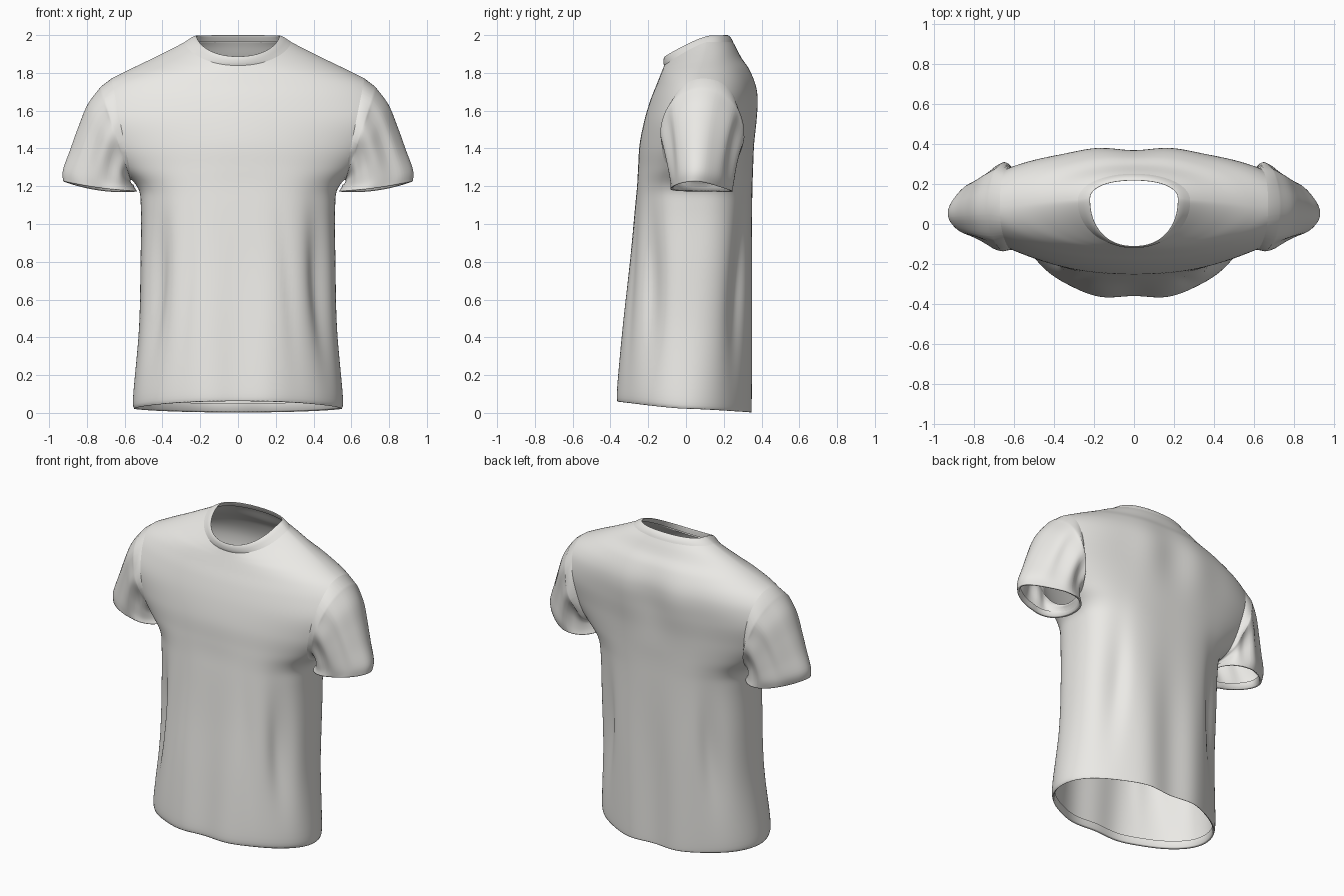
import bpy, bmesh, math
from mathutils import Vector

if "Cube" in bpy.data.objects:
    bpy.data.objects.remove(bpy.data.objects["Cube"])

N = 144  # points around each body ring

# Off-white cloth
cloth = bpy.data.materials.new("cloth")
cloth.diffuse_color = (0.83, 0.82, 0.79, 1)
cloth.use_nodes = True
cloth.node_tree.nodes["Principled BSDF"].inputs["Base Color"].default_value = cloth.diffuse_color

def smooth_rows(keys, steps):
    """Catmull-Rom interpolation of parameter tuples."""
    out = []
    for i in range(len(keys) - 1):
        p = [keys[max(0, min(len(keys) - 1, i + k))] for k in (-1, 0, 1, 2)]
        for j in range(steps):
            t = j / steps
            out.append(tuple(0.5 * (2 * b + (c - a) * t + (2 * a - 5 * b + 4 * c - d) * t * t
                                    + (3 * b - a - 3 * c + d) * t ** 3)
                             for a, b, c, d in zip(*p)))
    return out + [keys[-1]]

def bell(v, centre, width):
    return math.exp(-((v - centre) / width) ** 2)

def ring(row, folds=True):
    """Row = z front, z side, z back, half width, y front, y side, y back, exponent."""
    zf, zs, zb, w, yf, yc, yb, n = row
    pts = []
    for i in range(N):
        ang = 2 * math.pi * i / N
        c, s = math.cos(ang), math.sin(ang)
        a = abs(s) ** (2 / n)
        x = math.copysign(w * abs(c) ** (2 / n), c)
        y = yc + ((yb if s > 0 else yf) - yc) * a
        z = zs + ((zb if s > 0 else zf) - zs) * a ** 1.3
        if folds:
            low = 1 / (1 + math.exp((zs - 0.75) * 6))
            out = -math.cos(math.pi * x / 0.22) * a ** 3 * bell(x, 0, 0.33)
            # drape waves at the hem and shoulder blades at the back
            if s < 0:
                y -= 0.014 * low * out
            else:
                y += (0.018 * low + 0.012 * bell(zs, 1.62, 0.2)) * out
            # long pinched folds down each flank, drifting outward to the hem
            side = math.degrees(math.atan2(y - yc, abs(x)))
            pinch = (0.085 * bell(side, -21 - 8 * zs, 8) + 0.018 * bell(side, -44 - 9 * zs, 5)
                     + 0.075 * bell(side, 30 + 4 * zs, 8))
            k = 1 - pinch * bell(zs, 0.68, 0.36)
            x, y = x * k, yc + (y - yc) * k
        pts.append(Vector((x, y, z)))
    return pts

def loft(bm, rings):
    vs = [[bm.verts.new(p) for p in r] for r in rings]
    for lo, hi in zip(vs, vs[1:]):
        m = len(lo)
        for i in range(m):
            bm.faces.new((lo[i], lo[(i + 1) % m], hi[(i + 1) % m], hi[i]))

def finish(bm, name):
    bmesh.ops.recalc_face_normals(bm, faces=bm.faces)
    for f in bm.faces:
        f.smooth = True
    me = bpy.data.meshes.new(name)
    bm.to_mesh(me)
    bm.free()
    me.materials.append(cloth)
    ob = bpy.data.objects.new(name, me)
    bpy.context.collection.objects.link(ob)
    return ob

# Body: hem to collar seam
body_keys = [
    (.062, .022, .002, .550, -.371, .00, .352, 2.0),
    (.13, .09, .07, .555, -.371, .00, .353, 2.05),
    (.45, .45, .45, .524, -.340, .02, .353, 2.25),
    (.80, .80, .80, .516, -.300, .04, .352, 2.45),
    (1.08, 1.08, 1.08, .514, -.272, .05, .352, 2.6),
    (1.20, 1.20, 1.20, .535, -.26, .06, .353, 2.65),
    (1.30, 1.30, 1.30, .645, -.254, .07, .357, 2.3),
    (1.42, 1.42, 1.42, .77, -.246, .08, .363, 2.05),
    (1.55, 1.55, 1.55, .84, -.22, .085, .374, 2),
    (1.66, 1.66, 1.66, .80, -.187, .09, .38, 2),
    (1.74, 1.74, 1.74, .72, -.155, .09, .37, 2),
    (1.79, 1.805, 1.82, .60, -.135, .09, .338, 2),
    (1.815, 1.868, 1.88, .47, -.125, .10, .296, 2),
    (1.83, 1.925, 1.935, .355, -.119, .11, .266, 2.05),
    (1.84, 1.964, 1.962, .28, -.115, .115, .25, 2.1)]
hem_turn = [(.11, .075, .05, .54, -.358, 0, .34, 2), (.072, .032, .010, .54, -.362, 0, .343, 2)]
bm = bmesh.new()
loft(bm, [ring(r) for r in hem_turn + smooth_rows(body_keys, 6)])

# Armholes: slice the wide shoulders with a tilted plane on each side
loops = {}
for s in (1, -1):
    co, no = Vector((.556 * s, 0, 1.2)), Vector((s, 0, -.2)).normalized()
    faces = [f for f in bm.faces if all(v.co.z > 1.19 and v.co.x * s > .2 for v in f.verts)]
    geom = list({v for f in faces for v in f.verts}) + list({e for f in faces for e in f.edges}) + faces
    bmesh.ops.bisect_plane(bm, geom=geom, plane_co=co, plane_no=no, clear_outer=True, dist=1e-5)
    loops[s] = [v.co.copy() for v in bm.verts
                if v.is_boundary and v.co.x * s > .4 and v.co.z > 1.15 and abs((v.co - co).dot(no)) < 1e-3]
finish(bm, "shirt_body")

# Sleeves: fan of ovals from the armhole down to the cuff
# outer x, outer z, inner x, inner z, y front, y back
sleeve_keys = [
    (.725, 1.728, .568, 1.232, -.135, .308),
    (.795, 1.635, .57, 1.228, -.118, .285),
    (.845, 1.515, .568, 1.222, -.102, .266),
    (.888, 1.395, .56, 1.212, -.09, .254),
    (.927, 1.285, .547, 1.192, -.08, .246),
    (.925, 1.225, .533, 1.172, -.077, .240)]
cuff_turn = [(.912, 1.228, .545, 1.178, -.065, .228), (.90, 1.265, .553, 1.21, -.065, .228)]
for s, name in ((1, "right_sleeve"), (-1, "left_sleeve")):
    pts = loops[s]
    zs, ys = [p.z for p in pts], [p.y for p in pts]
    zc, hz = (max(zs) + min(zs)) / 2, (max(zs) - min(zs)) / 2
    yc, hy = (max(ys) + min(ys)) / 2, (max(ys) - min(ys)) / 2
    angle = lambda p: math.atan2((p.z - zc) / hz, (p.y - yc) / hy)
    pts.sort(key=angle)
    rings = [pts]
    rows = smooth_rows(sleeve_keys, 5)
    for k, (ox, oz, ix, iz, yf, yb) in enumerate(rows + cuff_turn):
        r = []
        t = min(1, k / (len(rows) - 1))
        fade = math.sin(math.pi * t ** 0.7)
        for p in pts:
            a = angle(p)
            u, v = math.sin(a), math.cos(a)
            # soft puckers running down from the armhole
            g = 1 + .06 * fade * math.cos(8 * a + .6) * abs(v)
            h = (u + 1) / 2
            y = (yf + yb) / 2 + (yb - yf) / 2 * v * g * (1 - .28 * t * u) - .035 * t * max(0, u)
            # cuff sags at the front and a little more at the back
            sag = t * t * v * v * (.022 if v > 0 else .008)
            r.append(Vector((s * (ix + (ox - ix) * h), y, iz + (oz - iz) * h - sag)))
        rings.append(r)
    bm = bmesh.new()
    loft(bm, rings)
    finish(bm, name)

# Collar: flat band with a thin turned edge
collar_keys = [
    (1.839, 1.964, 1.961, .2805, -.116, .115, .2505, 2.1),
    (1.852, 1.977, 1.976, .262, -.119, .118, .244, 2.12),
    (1.870, 1.989, 1.990, .243, -.119, .121, .234, 2.15),
    (1.885, 1.997, 1.999, .225, -.115, .125, .222, 2.2),
    (1.884, 1.993, 1.996, .220, -.110, .125, .217, 2.2),
    (1.850, 1.966, 1.966, .245, -.110, .12, .233, 2.15)]
bm = bmesh.new()
loft(bm, [ring(r, False) for r in smooth_rows(collar_keys, 4)])
finish(bm, "collar")
